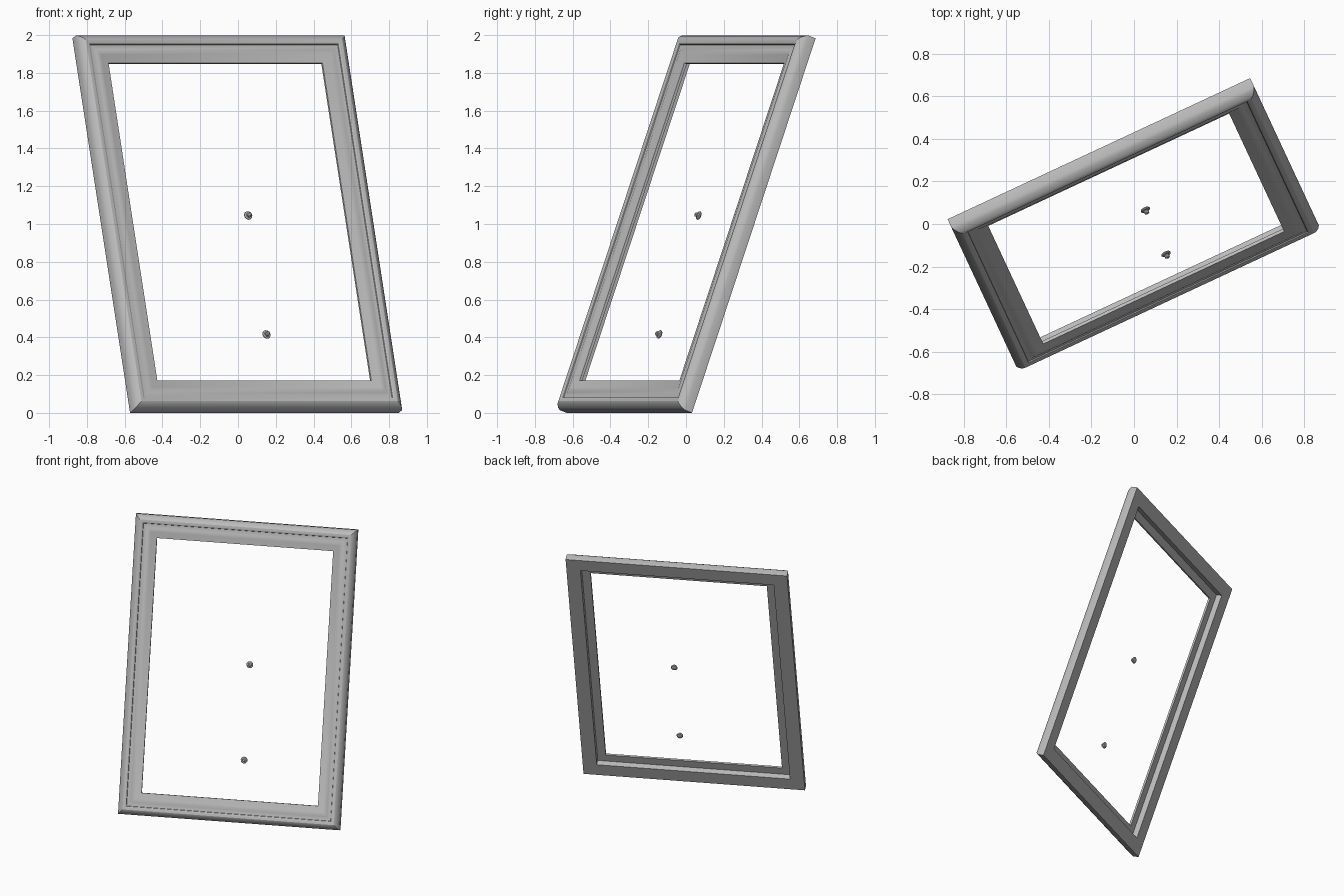
import bpy, bmesh
from math import radians, cos, sin, pi
from mathutils import Matrix, Vector

cube = bpy.data.objects.get("Cube")
if cube:
    bpy.data.objects.remove(cube, do_unlink=True)

W, H = 1.57, 2.11            # outer size of the frame
TURN, LEAN = radians(25), radians(20)

# Local axes: x across, y up the frame, z out of its front
across = Vector((cos(TURN), sin(TURN), 0))
back = Vector((-sin(TURN), cos(TURN), 0))
up = back * sin(LEAN) + Vector((0, 0, cos(LEAN)))
out = across.cross(up)
pose = Matrix((across, up, out)).transposed().to_4x4()
pose.translation = back * 0.03 + Vector((0, 0, H / 2 * cos(LEAN)))

grey = bpy.data.materials.new("plain grey")
grey.use_nodes = True
grey.diffuse_color = (0.5, 0.5, 0.5, 1)
grey.node_tree.nodes["Principled BSDF"].inputs["Base Color"].default_value = grey.diffuse_color


def sweep(name, rings, closed):
    """Skin a list of vertex rings; closed joins the last ring to the first."""
    bm = bmesh.new()
    loops = [[bm.verts.new(p) for p in ring] for ring in rings]
    count = len(loops[0])
    pairs = list(zip(loops, loops[1:])) + ([(loops[-1], loops[0])] if closed else [])
    for a, b in pairs:
        for i in range(count):
            j = (i + 1) % count
            bm.faces.new((a[i], a[j], b[j], b[i]))
    if not closed:
        bm.faces.new(loops[0])
        bm.faces.new(loops[-1])
    bmesh.ops.recalc_face_normals(bm, faces=bm.faces)
    mesh = bpy.data.meshes.new(name)
    bm.to_mesh(mesh)
    bm.free()
    mesh.materials.append(grey)
    obj = bpy.data.objects.new(name, mesh)
    bpy.context.collection.objects.link(obj)
    bpy.ops.object.select_all(action="DESELECT")
    obj.select_set(True)
    bpy.context.view_layer.objects.active = obj
    bpy.ops.object.shade_smooth_by_angle(angle=radians(30))
    return obj


# Moulding section: distance in from the outer edge, height above the back
section = [(0, 0), (0, 0.045), (0.008, 0.06), (0.022, 0.076), (0.036, 0.083),
           (0.05, 0.082), (0.06, 0.076), (0.062, 0.071), (0.075, 0.069),
           (0.09, 0.073), (0.105, 0.074), (0.117, 0.07), (0.16, 0.058),
           (0.16, 0.043), (0.1, 0.043), (0.1, 0)]
corners = [(-1, -1), (1, -1), (1, 1), (-1, 1)]
frame = sweep("mitred_frame", [[(sx * (W / 2 - a), sy * (H / 2 - a), b)
                                for a, b in section] for sx, sy in corners], True)
frame.matrix_world = pose

# Small knobs floating in the opening: radius, height
knob_profile = [(0.012, 0), (0.02, 0.003), (0.024, 0.009), (0.022, 0.013),
                (0.014, 0.015), (0.011, 0.02), (0.012, 0.027), (0.007, 0.031)]
SIDES = 16
for name, y in (("upper_knob", 0.053), ("lower_knob", -0.617)):
    knob = sweep(name, [[(r * cos(2 * pi * i / SIDES), r * sin(2 * pi * i / SIDES), h)
                         for i in range(SIDES)] for r, h in knob_profile], False)
    knob.matrix_world = pose @ Matrix.Translation((0.077, y, 0.002))
